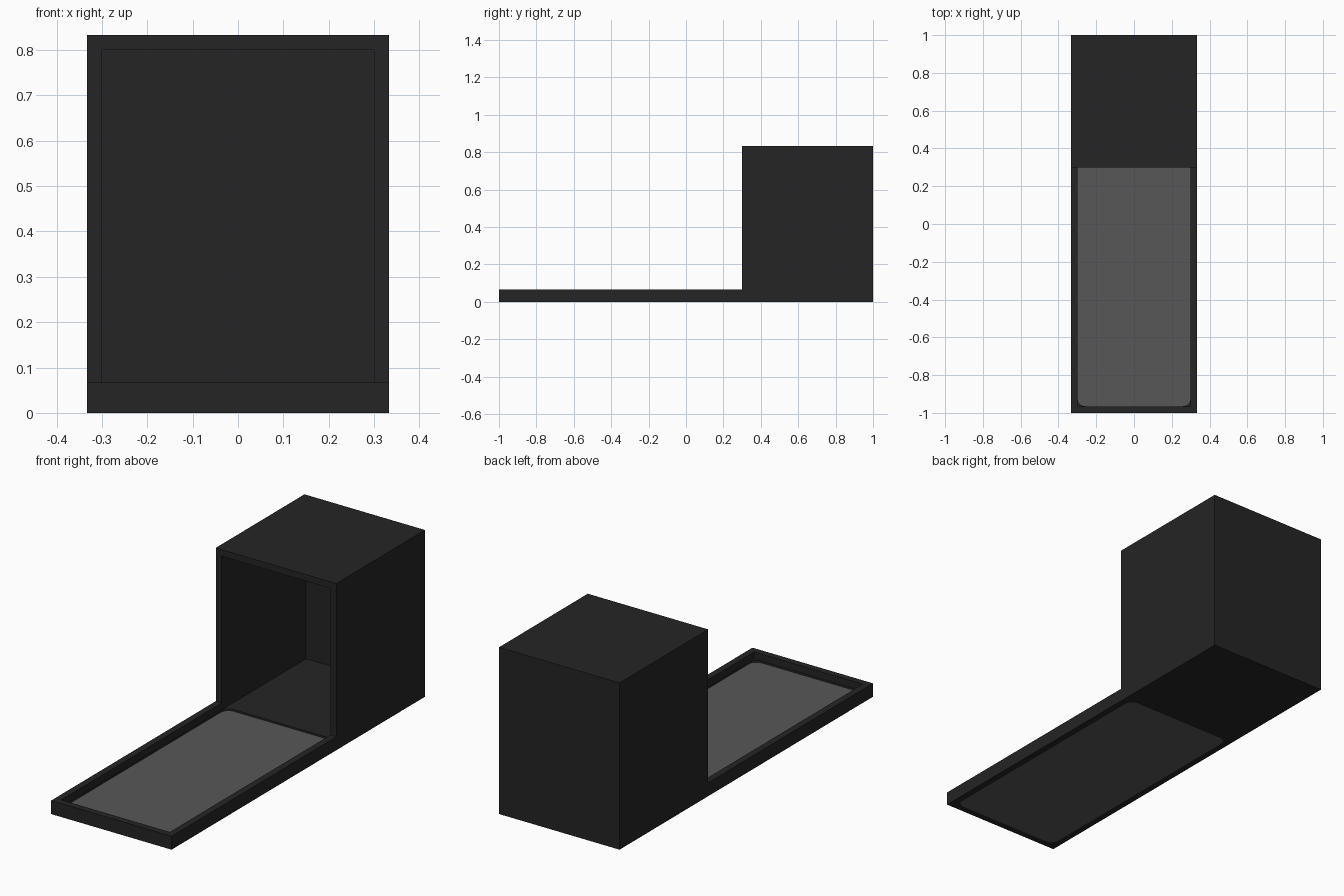
import bpy, bmesh, math

cube = bpy.data.objects.get("Cube")
if cube:
    bpy.data.objects.remove(cube, do_unlink=True)


def material(name, value):
    m = bpy.data.materials.new(name)
    m.use_nodes = True
    m.diffuse_color = (value, value, value, 1)
    m.node_tree.nodes["Principled BSDF"].inputs["Base Color"].default_value = (value, value, value, 1)
    return m


BLACK = material("charcoal black", 0.018)
GREY = material("mid grey", 0.095)


def prism(name, base, offset, mat):
    """Extrude a closed outline of 3D points along an offset."""
    bm = bmesh.new()
    face = bm.faces.new([bm.verts.new(p) for p in base])
    ext = bmesh.ops.extrude_face_region(bm, geom=[face])
    bmesh.ops.translate(bm, vec=offset,
                        verts=[v for v in ext["geom"] if isinstance(v, bmesh.types.BMVert)])
    bmesh.ops.recalc_face_normals(bm, faces=bm.faces)
    mesh = bpy.data.meshes.new(name)
    bm.to_mesh(mesh)
    bm.free()
    mesh.materials.append(mat)
    ob = bpy.data.objects.new(name, mesh)
    bpy.context.collection.objects.link(ob)
    return ob


def side_profile(name, half_width, yz, mat):
    return prism(name, [(-half_width, y, z) for y, z in yz], (2 * half_width, 0, 0), mat)


def rounded_plate(name, hx, y0, y1, r, z0, z1, mat, steps=6):
    """Flat plate with rounded corners."""
    pts = []
    corners = [(hx - r, y1 - r), (-hx + r, y1 - r), (-hx + r, y0 + r), (hx - r, y0 + r)]
    for i, (cx, cy) in enumerate(corners):
        for s in range(steps + 1):
            a = math.pi / 2 * (i + s / steps)
            pts.append((cx + r * math.cos(a), cy + r * math.sin(a), z0))
    return prism(name, pts, (0, 0, z1 - z0), mat)


def cut(target, cutter):
    """Subtract the cutter and remove it."""
    cutter.hide_render = True
    mod = target.modifiers.new("cut", "BOOLEAN")
    mod.operation, mod.solver, mod.object = "DIFFERENCE", "EXACT", cutter
    bpy.context.view_layer.objects.active = target
    bpy.ops.object.modifier_apply(modifier=mod.name)
    bpy.data.objects.remove(cutter, do_unlink=True)


# Body: long shallow tray with a tall box at the back
body = side_profile("tray_and_box", 0.333,
                    [(-1, 0), (1, 0), (1, 0.833), (0.3, 0.833), (0.3, 0.067), (-1, 0.067)], BLACK)

# Hollow interior, open at the box front and the tray top
cut(body, side_profile("interior_cutter", 0.30,
                       [(-0.967, 0.033), (0.967, 0.033), (0.967, 0.80),
                        (0.2, 0.80), (0.2, 0.2), (-0.967, 0.2)], BLACK))

# Rounded window through the tray floor, filled by the grey panel
WINDOW = (0.299, -0.965, 0.333, 0.04)
cut(body, rounded_plate("window_cutter", *WINDOW, -0.05, 0.1, BLACK))
rounded_plate("floor_panel", *WINDOW, 0.0, 0.024, GREY)
